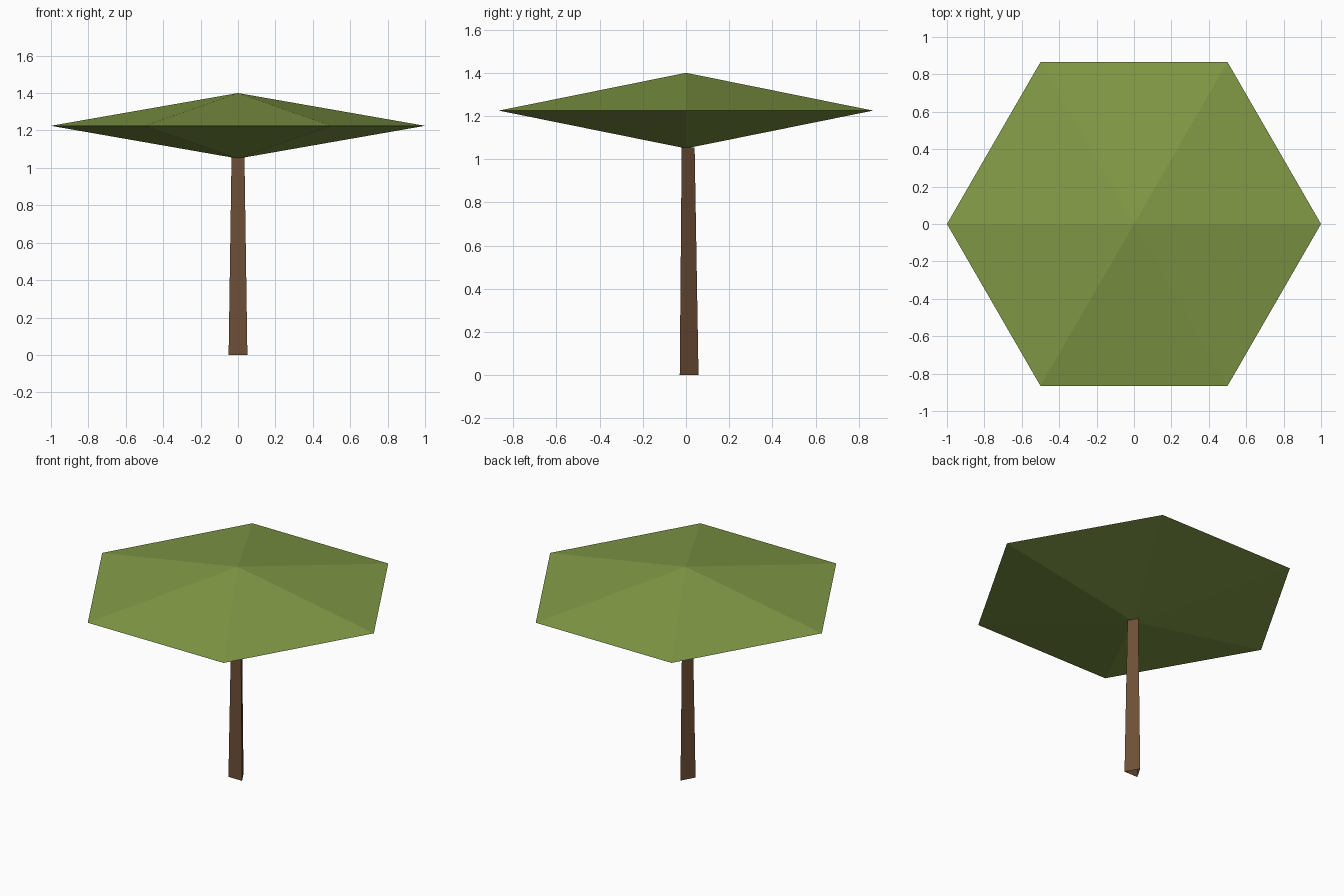
import bpy, bmesh, math
from mathutils import Matrix

if "Cube" in bpy.data.objects:
    bpy.data.objects.remove(bpy.data.objects["Cube"])


def srgb(r, g, b):
    f = lambda c: c / 12.92 if c <= 0.04045 else ((c + 0.055) / 1.055) ** 2.4
    return (f(r / 255), f(g / 255), f(b / 255), 1)


def shell(name, sides, turn, levels, colour_name, colour):
    """Open or pointed shell from (radius, height) levels, bottom to top."""
    bm = bmesh.new()
    rings = []
    for radius, z in levels:
        n = sides if radius > 0 else 1
        rings.append([bm.verts.new((radius * math.cos(turn + i * math.tau / sides),
                                    radius * math.sin(turn + i * math.tau / sides), z))
                      for i in range(n)])
    for low, high in zip(rings, rings[1:]):
        for i in range(sides):
            j = i + 1
            corners = [low[i % len(low)], low[j % len(low)],
                       high[j % len(high)], high[i % len(high)]]
            bm.faces.new(list(dict.fromkeys(corners)))
    mesh = bpy.data.meshes.new(name)
    bm.to_mesh(mesh)
    bm.free()
    mat = bpy.data.materials.new(colour_name)
    mat.diffuse_color = colour
    mat.use_nodes = True
    mat.node_tree.nodes["Principled BSDF"].inputs["Base Color"].default_value = mat.diffuse_color
    mesh.materials.append(mat)
    ob = bpy.data.objects.new(name, mesh)
    bpy.context.collection.objects.link(ob)
    return ob


# Trunk: tapered, three-sided, open at the bottom, one corner to the back
shell("trunk", 3, math.pi / 2, [(0.058, 0), (0.04, 1.055)],
      "bark brown", srgb(110, 79, 55))

# Canopy: flat six-sided double pyramid with corners on the x axis
shell("canopy", 6, 0, [(0, 1.05), (1, 1.225), (0, 1.4)],
      "leaf green", srgb(130, 154, 70))
